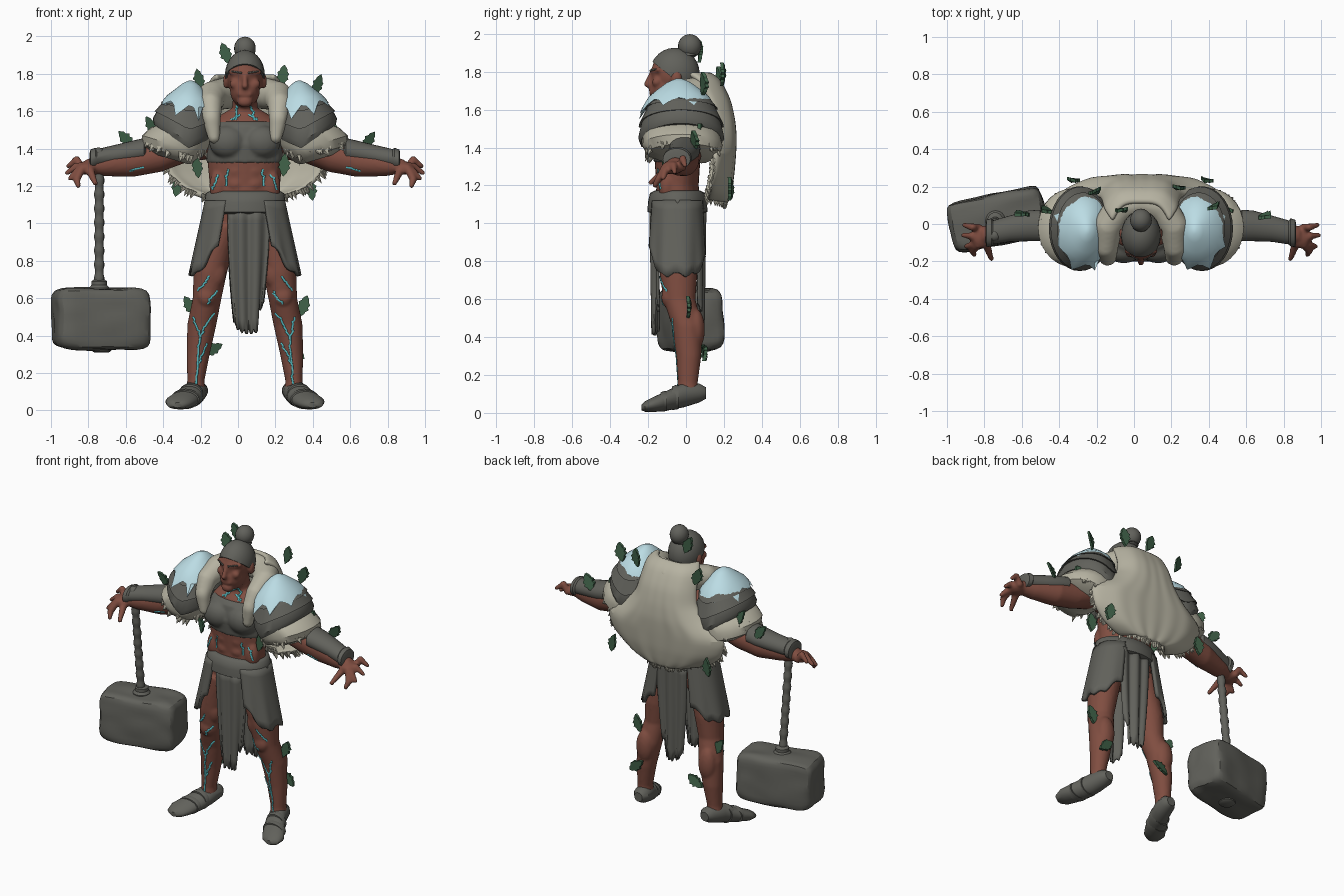
import bpy, bmesh, random
from math import sin, cos, pi, radians
from mathutils import Matrix, Vector
from mathutils.bvhtree import BVHTree

random.seed(4)
if "Cube" in bpy.data.objects:
    bpy.data.objects.remove(bpy.data.objects["Cube"])
CX = 0.037  # body centre line
SIDES = ((1, "left"), (-1, "right"))


def material(name, rgb):
    m = bpy.data.materials.new(name)
    m.use_nodes = True
    m.diffuse_color = (*rgb, 1)
    m.node_tree.nodes["Principled BSDF"].inputs["Base Color"].default_value = (*rgb, 1)
    return m


STONE = material("stone grey", (0.12, 0.12, 0.105))
SKIN = material("red brown skin", (0.215, 0.075, 0.052))
FUR = material("pale fur", (0.47, 0.45, 0.36))
SNOW = material("snow blue", (0.5, 0.72, 0.78))
LEAF = material("leaf green", (0.05, 0.12, 0.065))
GLOW = material("cyan glow", (0.1, 0.52, 0.56))


def finish(name, bm, mat, remesh=0, subsurf=0, thick=0, angle=40, shift=CX):
    bmesh.ops.recalc_face_normals(bm, faces=bm.faces)
    me = bpy.data.meshes.new(name)
    bm.to_mesh(me)
    bm.free()
    me.materials.append(mat)
    ob = bpy.data.objects.new(name, me)
    bpy.context.collection.objects.link(ob)
    ob.location.x = shift
    bpy.ops.object.select_all(action="DESELECT")
    ob.select_set(True)
    bpy.context.view_layer.objects.active = ob
    bpy.ops.object.shade_smooth_by_angle(angle=radians(angle))
    if thick:
        ob.modifiers.new("thickness", "SOLIDIFY").thickness = thick
        ob.modifiers["thickness"].offset = 0
    if remesh:
        mod = ob.modifiers.new("fuse", "REMESH")
        mod.mode, mod.voxel_size, mod.use_smooth_shade = "VOXEL", remesh, True
        mod = ob.modifiers.new("soften", "SMOOTH")
        mod.factor, mod.iterations = 0.5, 3
    if subsurf:
        mod = ob.modifiers.new("round", "SUBSURF")
        mod.levels = mod.render_levels = subsurf
    return ob


def tube(bm, rows, axis="z", seg=24):
    """Closed loft of ellipses, rows of x, y, z and two radii."""
    rings = []
    for x, y, z, a, b in rows:
        ring = []
        for i in range(seg):
            c, s = a * cos(2 * pi * i / seg), b * sin(2 * pi * i / seg)
            off = {"z": (c, s, 0), "x": (0, c, s), "y": (c, 0, s)}[axis]
            ring.append(bm.verts.new(Vector((x, y, z)) + Vector(off)))
        rings.append(ring)
    for r, q in zip(rings, rings[1:]):
        for i in range(seg):
            j = (i + 1) % seg
            bm.faces.new((r[i], r[j], q[j], q[i]))
    bm.faces.new(rings[0])
    bm.faces.new(rings[-1])
    return rings


def flip(rows, s):
    return [(s * r[0], *r[1:]) for r in rows]


def blob(bm, loc, radii):
    m = Matrix.Translation(loc) @ Matrix.Diagonal((*radii, 1))
    bmesh.ops.create_uvsphere(bm, u_segments=20, v_segments=14, radius=1, matrix=m)


def limb(bm, p, q, r0, r1, n=7):
    for i in range(n):
        t, r = i / (n - 1), r0 + (r1 - r0) * i / (n - 1)
        blob(bm, Vector(p).lerp(Vector(q), t), (r, r, r))


def sheet(bm, func, nu, nv):
    g = [[bm.verts.new(func(i / nu, j / nv)) for i in range(nu + 1)] for j in range(nv + 1)]
    for j in range(nv):
        for i in range(nu):
            bm.faces.new((g[j][i], g[j][i + 1], g[j + 1][i + 1], g[j + 1][i]))


def tuft(bm, p, d, size):
    d = Vector(d).normalized()
    m = Matrix.Translation(Vector(p) + d * size * 0.3) @ d.to_track_quat("Z", "Y").to_matrix().to_4x4()
    bmesh.ops.create_cone(bm, segments=5, radius1=size * 0.4, radius2=0, depth=size, matrix=m, cap_ends=True)


def drape(bm, lift):
    """Raise the inner and outer rim so the layer hangs over the arm."""
    for v in bm.verts:
        weight = min(1, max(0, (1.7 - v.co.z) / .22))
        v.co.z += weight * (lift * abs(abs(v.co.x) - .3) - .015)


# Skin: torso, head, arms, hands and legs fused together
bm = bmesh.new()
tube(bm, [(0, -.04, .92, .17, .11), (0, -.04, 1.08, .19, .12), (0, -.045, 1.2, .188, .112),
          (0, -.045, 1.32, .2, .12), (0, -.045, 1.45, .21, .13), (0, -.02, 1.55, .18, .11), (0, -.01, 1.61, .08, .07)])
limb(bm, (0, -.01, 1.5), (0, -.05, 1.7), .075, .065)
blob(bm, (0, -.06, 1.79), (.098, .125, .125))
blob(bm, (0, -.105, 1.71), (.08, .09, .09))
blob(bm, (0, -.165, 1.65), (.042, .033, .03))
limb(bm, (0, -.185, 1.79), (0, -.205, 1.735), .011, .018)
limb(bm, (-.028, -.183, 1.69), (.028, -.183, 1.69), .012, .012)
for s, _ in SIDES:
    limb(bm, (s * .02, -.172, 1.805), (s * .075, -.145, 1.81), .017, .014)
    blob(bm, (s * .055, -.155, 1.745), (.028, .025, .025))
    blob(bm, (s * .103, -.05, 1.76), (.014, .028, .04))
    for k in range(3):
        blob(bm, (s * .045, -.138, 1.14 + k * .07), (.044, .024, .035))
    blob(bm, (s * .14, -.1, 1.2), (.05, .045, .09))
    tube(bm, flip([(.13, -.01, 1.46, .1, .11), (.3, 0, 1.43, .1, .1), (.45, 0, 1.36, .08, .085),
                   (.6, -.01, 1.33, .078, .082), (.75, -.04, 1.312, .06, .06), (.85, -.06, 1.305, .045, .036)], s), "x")
    blob(bm, (s * .85, -.07, 1.295), (.06, .06, .036))
    for y, tx, ty, tz in ((-.02, .945, -.005, 1.305), (-.06, .95, -.06, 1.27), (-.09, .935, -.12, 1.24), (-.11, .89, -.165, 1.2)):
        mid = Vector((.9, (y + ty) / 2 - .005, tz + .035))
        limb(bm, (s * .87, y, 1.295), (s * mid.x, mid.y, mid.z), .022, .021, 5)
        limb(bm, (s * mid.x, mid.y, mid.z), (s * tx, ty, tz), .02, .014, 5)
    limb(bm, (s * .83, -.1, 1.285), (s * .8, -.185, 1.215), .025, .015)
    tube(bm, flip([(.11, -.04, .99, .1, .11), (.16, -.045, .85, .095, .1), (.185, -.04, .74, .09, .1),
                   (.202, -.035, .6, .077, .085), (.23, .005, .46, .078, .08), (.25, .015, .3, .062, .066),
                   (.262, .01, .16, .046, .052), (.265, .01, .08, .055, .06)], s))
    blob(bm, (s * .205, -.095, .61), (.05, .035, .055))
    blob(bm, (s * .16, -.085, .74), (.06, .05, .09))
    blob(bm, (s * .215, -.07, .76), (.045, .05, .1))
    blob(bm, (s * .235, .05, .44), (.06, .05, .11))
skin = finish("skin_body", bm, SKIN, remesh=.0095)

# Hair cap cut along the hairline, with a bun and eyebrows
bm = bmesh.new()
blob(bm, (0, -.06, 1.79), (.107, .132, .136))
bmesh.ops.bisect_plane(bm, geom=bm.verts[:] + bm.edges[:] + bm.faces[:], plane_co=(0, -.18, 1.855),
                       plane_no=(0, .8, 1), clear_inner=True)
bmesh.ops.holes_fill(bm, edges=[e for e in bm.edges if e.is_boundary])
blob(bm, (0, .02, 1.935), (.058, .062, .063))
tube(bm, [(0, .01, 1.885, .05, .05), (0, .015, 1.905, .045, .045)])
for s, _ in SIDES:
    limb(bm, (s * .022, -.187, 1.805), (s * .07, -.16, 1.813), .006, .005)
finish("hair", bm, STONE)

# Chest armour
bm = bmesh.new()
tube(bm, [(0, -.045, 1.32, .205, .125), (0, -.047, 1.42, .215, .137), (0, -.035, 1.52, .195, .128), (0, -.03, 1.545, .17, .11)])
for s, _ in SIDES:
    blob(bm, (s * .092, -.135, 1.435), (.1, .075, .088))
finish("chest_armour", bm, STONE, remesh=.01)

# Belt
bm = bmesh.new()
tube(bm, [(0, -.045, 1.05, .2, .13), (0, -.045, 1.06, .222, .158), (0, -.045, 1.11, .218, .156),
          (0, -.045, 1.16, .21, .145), (0, -.045, 1.172, .19, .12)], seg=32)
finish("belt", bm, STONE, angle=60)

# Skirt side panels with ragged hems
for s, side in SIDES:
    def panel(u, v):
        a = radians(24 + 132 * u)
        hem = .73 + .15 * max(0, 1 - u * 4) + .1 * max(0, u * 4 - 3) + .012 * sin(u * 29)
        fold = 1 + .02 * v * sin(u * 24)
        depth = abs(cos(a)) ** .8 * (-1 if u < .5 else 1)
        return (s * (.205 + .085 * v) * sin(a) ** .8 * fold, -.045 + (.135 + .018 * v) * depth * fold, 1.12 + (hem - 1.12) * v)
    bm = bmesh.new()
    sheet(bm, panel, 30, 8)
    finish(side + "_skirt_panel", bm, STONE, thick=.02)

# Pleated hanging cloths
for name, y0, out in (("front_cloth", -.178, 1), ("back_cloth", .09, -1)):
    def cloth(u, v):
        w = 2 * u - 1
        hem = .42 + .05 * abs(w) ** 3 + .1 * (u > .8) + .012 * sin(u * 40)
        return (.02 + w * (.112 - .035 * v * v), y0 + out * .01 * v + .011 * sin(u * 5 * pi) + .02 * w * w * out, 1.08 + (hem - 1.08) * v)
    bm = bmesh.new()
    sheet(bm, cloth, 32, 10)
    finish(name, bm, STONE, thick=.014)

# Shoes, bracers, pauldrons with snow and fur trim
PLATES = ((-.13, .98), (-.1, 1.04), (-.03, .97), (-.035, 1.03), (.06, .83), (.055, .89), (.13, .61), (.17, .38), (.195, .1))
CAP = ((.085, .88), (.12, .77), (.155, .56), (.195, .3), (.215, .08))
for s, side in SIDES:
    bm = bmesh.new()
    tube(bm, flip([(.25, .105, .105, .03, .03), (.252, .07, .105, .055, .05), (.27, -.01, .095, .062, .065), (.305, -.09, .068, .075, .054),
                   (.345, -.165, .046, .08, .041), (.358, -.215, .034, .06, .028), (.36, -.235, .028, .025, .014)], s), "y")
    for x, y, z, a, b in ((.288, -.055, .082, .069, .062), (.317, -.115, .062, .078, .051)):
        tube(bm, flip([(x, y + .015, z, a, b), (x, y, z, a, b + .003), (x + .006, y - .02, z - .005, a, b)], s), "y")
    finish(side + "_shoe", bm, STONE)

    bm = bmesh.new()
    tube(bm, flip([(.53, -.008, 1.39, .07, .06), (.54, -.008, 1.392, .084, .064), (.6, -.01, 1.38, .082, .062), (.7, -.025, 1.362, .07, .056),
                   (.79, -.045, 1.345, .064, .052), (.8, -.045, 1.345, .075, .059), (.825, -.05, 1.338, .073, .057), (.83, -.05, 1.338, .05, .04)], s), "x")
    finish(side + "_bracer", bm, STONE)

    place = Matrix.Translation((s * .315, -.025, 1.55)) @ Matrix.Rotation(radians(-7 * s), 4, "Y")
    bm = bmesh.new()
    tube(bm, [(0, 0, z, .16 * r, .218 * r) for z, r in PLATES], seg=32)
    bm.transform(place)
    drape(bm, .55)
    finish(side + "_pauldron", bm, STONE)

    bm = bmesh.new()
    rings = tube(bm, [(-.004 * s, -.012, z, .154 * r, .208 * r) for z, r in CAP], seg=32)
    for i, v in enumerate(rings[0]):
        drop = (0, .02, .08, .03)[i % 4] * random.uniform(.5, 1.2) * (1 if v.co.y < .08 else .4)
        v.co.z -= drop
        v.co.xy *= 1 + drop * 2.6
    bm.transform(place)
    drape(bm, .55)
    finish(side + "_snow_cap", bm, SNOW, angle=60)

    bm = bmesh.new()
    tube(bm, flip([(.32, -.025, 1.5, .13, .17), (.33, -.025, 1.47, .17, .207), (.36, -.02, 1.41, .19, .212),
                   (.375, -.01, 1.36, .175, .195), (.38, 0, 1.33, .11, .13)], s), seg=28)
    for i in range(60):
        a, h = random.uniform(0, 2 * pi), random.uniform(0, 1)
        p = (s * (.372 - .015 * h) + .17 * cos(a), -.015 + .19 * sin(a), 1.355 + .06 * h)
        tuft(bm, p, (cos(a) * .5 + s * .3, sin(a) * .4, -1), .045)
    drape(bm, .3)
    finish(side + "_fur_trim", bm, FUR)

# Fur cape on the back, with a tufted hem
ROWS = ((1.79, .15, .11), (1.75, .19, .17), (1.65, .2, .22), (1.55, .22, .242), (1.46, .3, .25),
        (1.37, .44, .245), (1.26, .41, .235), (1.18, .32, .22), (1.13, .17, .205))


def cape(u, v):
    k = min(int(v * 8), 7)
    z, w, y = Vector(ROWS[k]).lerp(Vector(ROWS[k + 1]), v * 8 - k)
    e = 2 * u - 1
    return (e * w, y - .1 * e ** 4 + .004 * sin(u * 40) * v, z - .02 * (1 - e * e) * v)


bm = bmesh.new()
sheet(bm, cape, 24, 16)
finish("fur_cape", bm, FUR, thick=.035, subsurf=1)
bm = bmesh.new()
for i in range(80):
    u, v = random.choice(((random.random(), 1), (random.choice((0, 1)), random.uniform(.65, 1))))
    p = cape(u, v)
    tuft(bm, p, (p[0] * 1.2, random.uniform(-.1, .05), -.6), .045)
finish("cape_fringe", bm, FUR)

# Fur collar round the neck and down the chest
bm = bmesh.new()
PATH = ((.165, -.18, 1.46, .035), (.178, -.175, 1.56, .05), (.185, -.12, 1.64, .065), (.175, -.01, 1.68, .08), (.11, .09, 1.695, .085), (0, .12, 1.7, .085))
for s, _ in SIDES:
    for (x, y, z, r), (x2, y2, z2, r2) in zip(PATH, PATH[1:]):
        limb(bm, (s * x, y, z), (s * x2, y2, z2), r, r2, 6)
finish("fur_collar", bm, FUR, remesh=.014)

# War hammer: chipped head, wrapped handle, collar and pommel
bm = bmesh.new()
bmesh.ops.create_cube(bm, size=1)
bmesh.ops.subdivide_edges(bm, edges=bm.edges, cuts=5, use_grid_fill=True)
for v in bm.verts:
    edge = sum(abs(c) > .49 for c in v.co)
    v.co *= (1, 1, .95, .89)[edge]
    v.co = Vector((v.co.x * .515, v.co.y * .275, v.co.z * .33)) + Vector([random.uniform(-.011, .011) for _ in range(3)])
bm.transform(Matrix.Translation((-.73, .025, .49)) @ Matrix.Rotation(radians(11.6), 4, "Z"))
finish("hammer_head", bm, STONE, subsurf=1, angle=60, shift=0)
bm = bmesh.new()
tube(bm, [(-.742, .02 - .08 * i / 40, .62 + .75 * i / 40, *[.022 + .005 * (i % 4 < 2)] * 2) for i in range(41)], seg=14)
tube(bm, [(-.742, .02, z, r, r) for z, r in ((.63, .055), (.655, .055), (.67, .042), (.69, .042), (.7, .028))])
tube(bm, [(-.73, .025, z, r, r) for z, r in ((.31, .04), (.318, .052), (.35, .055))])
blob(bm, (-.745, -.06, 1.375), (.033, .033, .03))
finish("hammer_handle", bm, STONE, shift=0)

# Serrated leaves: x, y, z and lean in degrees
bm = bmesh.new()
for x, y, z, lean in ((-.1, .06, 1.9, -20), (-.24, .16, 1.76, -15), (-.5, .06, 1.51, -25), (-.63, .04, 1.44, -40), (-.36, .22, 1.21, 190),
                      (.2, .18, 1.78, 10), (.39, .08, 1.73, 15), (.45, .06, 1.47, 35), (.66, .03, 1.43, 30), (.35, .22, 1.19, 170),
                      (.21, -.13, 1.32, 185), (-.26, -.1, 1.31, 170), (.31, 0, .55, 20), (-.29, 0, .55, -30), (.265, .085, .32, 130),
                      (-.18, .08, .32, 60)):
    half = [(.028 * sin(pi * t / 8) ** .7 * (1.25 if t % 2 else .9), t * .0135 - .045) for t in range(1, 8)]
    outline = [(0, -.055)] + half + [(0, .07)] + [(-a, b) for a, b in reversed(half)]
    m = Matrix.Translation((x, y, z)) @ Matrix.Rotation(radians(lean), 4, "Y") @ Matrix.Rotation(radians(random.uniform(-30, 30)), 4, "Z")
    f = bm.faces.new([bm.verts.new(m @ Vector((a, abs(a) * .3, b))) for a, b in outline])
    ext = bmesh.ops.extrude_face_region(bm, geom=[f])["geom"]
    bmesh.ops.translate(bm, verts=[e for e in ext if isinstance(e, bmesh.types.BMVert)], vec=(0, .018, 0))
finish("leaves", bm, LEAF, angle=20)

# Glowing cracks laid on the skin
bpy.context.view_layer.update()
tree = BVHTree.FromObject(skin, bpy.context.evaluated_depsgraph_get())
cu = bpy.data.curves.new("glowing_cracks", "CURVE")
cu.dimensions, cu.bevel_depth, cu.bevel_resolution = "3D", .0065, 1
cu.materials.append(GLOW)
for s, _ in SIDES:
    for x, z, x2, z2 in ((.19, .72, .25, .64), (.17, .52, .24, .4), (.24, .4, .26, .14), (.27, .5, .24, .38), (.2, .36, .25, .25),
                         (.15, .64, .2, .57), (.55, 1.3, .62, 1.28), (.09, 1.29, .1, 1.2), (.02, 1.58, .07, 1.55), (.14, 1.26, .17, 1.18),
                         (.035, 1.63, .05, 1.55)):
        pts, off = [], 0
        for i in range(25):
            off = random.uniform(-.012, .012) if i % 5 == 0 else off * .7
            hit = tree.ray_cast((s * (x + (x2 - x) * i / 24 + off), -1, z + (z2 - z) * i / 24), (0, 1, 0))[0]
            if hit:
                pts.append(hit + Vector((0, .002, 0)))
        sp = cu.splines.new("POLY")
        sp.points.add(len(pts) - 1)
        for p, co in zip(sp.points, pts):
            p.co = (*co, 1)
ob = bpy.data.objects.new("glowing_cracks", cu)
ob.location.x = CX
bpy.context.collection.objects.link(ob)
